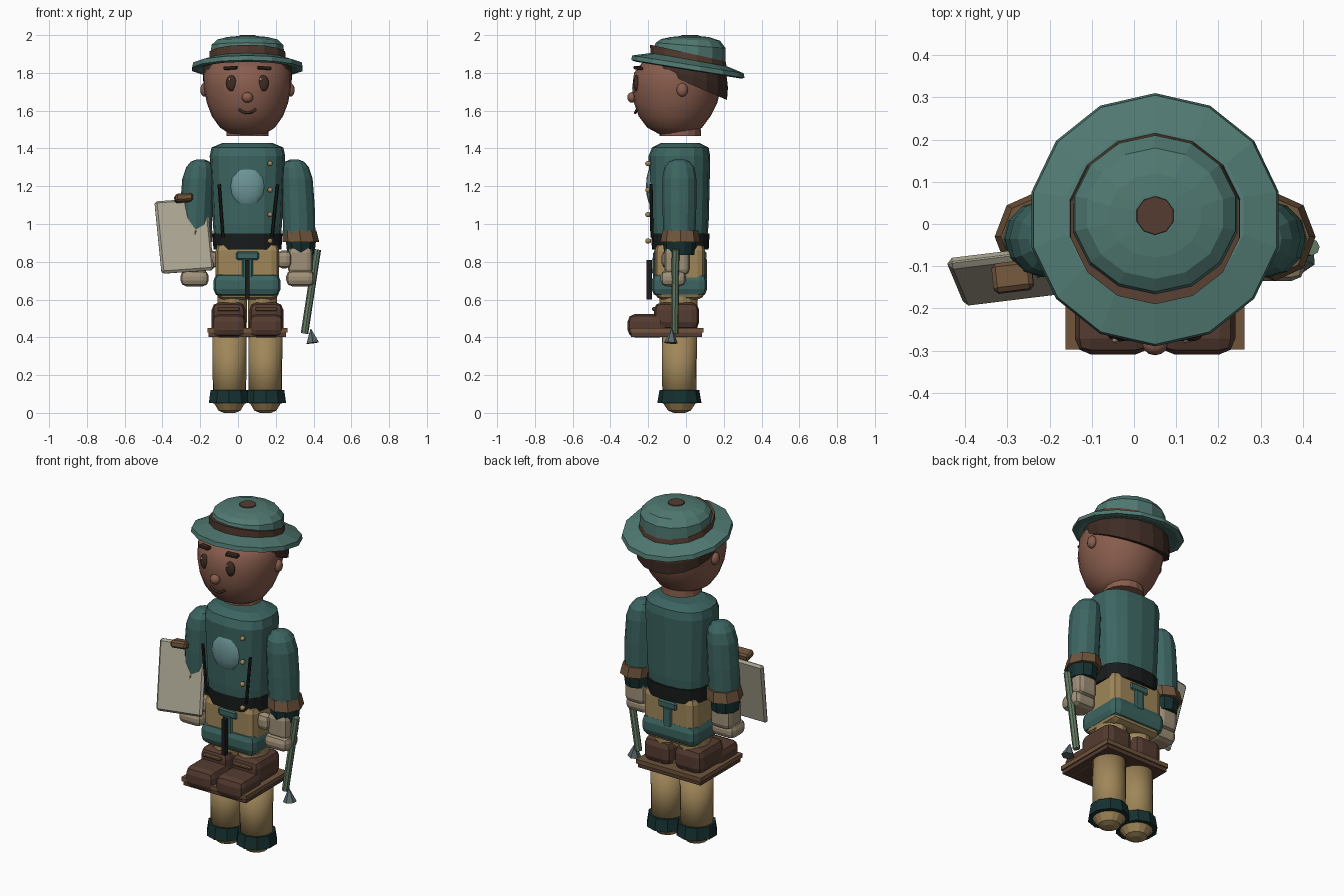
import bpy, bmesh
from math import cos, sin, pi, radians
from mathutils import Vector

CX = 0.05  # body centre line


def mat(name, r, g, b):
    m = bpy.data.materials.new(name)
    m.diffuse_color = (r, g, b, 1)
    return m


TEAL = mat("teal", .045, .13, .12)
DARK = mat("dark_teal", .008, .03, .03)
HAT = mat("hat_green", .08, .19, .165)
PALE = mat("pale_blue", .15, .3, .31)
SKIN = mat("skin", .25, .11, .075)
BROWN = mat("brown", .09, .045, .03)
HAIR = mat("hair", .05, .025, .018)
WOOD = mat("wood", .16, .09, .045)
TAN = mat("tan", .35, .24, .1)
GLOVE = mat("glove", .35, .28, .19)
BLACK = mat("black", .01, .012, .012)
BOARD = mat("board", .42, .39, .3)
ROD = mat("rod", .13, .2, .13)
STEEL = mat("steel", .1, .14, .14)


def finish(name, bm, m, smooth=False):
    bmesh.ops.recalc_face_normals(bm, faces=bm.faces)
    me = bpy.data.meshes.new(name)
    bm.to_mesh(me)
    bm.free()
    me.materials.append(m)
    o = bpy.data.objects.new(name, me)
    bpy.context.collection.objects.link(o)
    if smooth:
        for p in me.polygons:
            p.use_smooth = True
    return o


def loft(name, m, rings, n=14, e=2.0, smooth=False):
    """rings: (z, cx, cy, rx, ry, slope in y); e is the superellipse exponent"""
    bm = bmesh.new()
    loops = []
    for z, cx, cy, rx, ry, s in rings:
        vs = []
        for i in range(n):
            a = 2 * pi * i / n + pi / 2
            c, d = cos(a), sin(a)
            x = abs(c) ** (2 / e) * (1 if c > 0 else -1) * rx
            y = abs(d) ** (2 / e) * (1 if d > 0 else -1) * ry
            vs.append(bm.verts.new((cx + x, cy + y, z + s * y)))
        loops.append(vs)
    for a, b in zip(loops, loops[1:]):
        for i in range(n):
            bm.faces.new((a[i], a[(i + 1) % n], b[(i + 1) % n], b[i]))
    bm.faces.new(loops[0])
    bm.faces.new(loops[-1])
    return finish(name, bm, m, smooth)


def box(name, m, lo, hi, bev=0.0, seg=2, rot=(0, 0, 0)):
    lo, hi = Vector(lo), Vector(hi)
    bm = bmesh.new()
    bmesh.ops.create_cube(bm, size=1)
    bmesh.ops.scale(bm, vec=hi - lo, verts=bm.verts)
    if bev:
        bmesh.ops.bevel(bm, geom=bm.edges[:], offset=bev, segments=seg, profile=.5, affect='EDGES')
    o = finish(name, bm, m)
    o.location = (lo + hi) / 2
    o.rotation_euler = [radians(a) for a in rot]
    return o


def ball(name, m, c, r):
    bm = bmesh.new()
    bmesh.ops.create_uvsphere(bm, u_segments=12, v_segments=8, radius=1)
    bmesh.ops.scale(bm, vec=r, verts=bm.verts)
    o = finish(name, bm, m, True)
    o.location = c
    return o


def rod(name, m, a, b, r1, r2=None, n=8):
    a, b = Vector(a), Vector(b)
    bm = bmesh.new()
    bmesh.ops.create_cone(bm, cap_ends=True, segments=n, radius1=r1,
                          radius2=r1 if r2 is None else r2, depth=(b - a).length)
    o = finish(name, bm, m)
    o.location = (a + b) / 2
    o.rotation_mode = 'QUATERNION'
    o.rotation_quaternion = (b - a).to_track_quat('Z', 'Y')
    return o


# head and neck
loft("neck", SKIN, [(1.465, CX, -.03, .112, .11, 0), (1.56, CX, -.03, .105, .105, 0)], 16)
loft("head", SKIN, [(1.475, CX, -.06, .09, .08, 0), (1.51, CX, -.06, .145, .145, 0),
                    (1.57, CX, -.06, .188, .19, 0), (1.64, CX, -.055, .215, .22, 0),
                    (1.72, CX, -.05, .23, .235, 0), (1.80, CX, -.04, .23, .235, 0),
                    (1.87, CX, -.02, .2, .2, 0)], 24, smooth=True)
loft("hair", HAIR, [(1.75, CX, 0, .235, .217, -.43), (1.79, CX, 0, .24, .222, -.3),
                    (1.85, CX, 0, .23, .21, -.12)], 18)

# hat
loft("hat_brim", HAT, [(1.835, CX, .01, .2, .2, -.16), (1.815, CX, .01, .27, .275, -.16),
                       (1.82, CX, .01, .3, .3, -.16), (1.845, CX, .01, .295, .295, -.16),
                       (1.87, CX, .02, .215, .2, -.18)])
loft("hat_band", BROWN, [(1.86, CX, .015, .207, .203, -.2), (1.905, CX, .01, .205, .2, -.22)])
loft("hat_crown", HAT, [(1.89, CX, .02, .2, .19, -.22), (1.945, CX, .025, .195, .185, -.08),
                        (1.975, CX, .025, .165, .155, -.03), (1.99, CX, .02, .11, .1, 0),
                        (1.995, CX, .02, .05, .05, 0)])
loft("hat_button", BROWN, [(1.97, CX, .02, .05, .05, 0), (2.0, CX, .02, .045, .045, 0)], 10)

# face
for s in (-1, 1):
    ball("eye", HAIR, (CX + s * .083, -.262, 1.745), (.03, .016, .043))
    ball("eye_glint", GLOVE, (CX + s * .083 - .012, -.275, 1.765), (.007, .006, .008))
    box("eyebrow", HAIR, (CX + s * .09 - .036, -.27, 1.817), (CX + s * .09 + .036, -.235, 1.835),
        .005, 1, (0, s * 4, s * 15))
    ball("ear", SKIN, (CX + s * .228, -.02, 1.71), (.022, .03, .036))
ball("nose", SKIN, (CX, -.285, 1.67), (.03, .026, .028))
mouth = [(-.045, -.26, 1.607), (-.022, -.266, 1.592), (0, -.268, 1.588),
         (.022, -.266, 1.592), (.045, -.26, 1.607)]
for p, q in zip(mouth, mouth[1:]):
    rod("mouth", BROWN, Vector(p) + Vector((CX, 0, 0)), Vector(q) + Vector((CX, 0, 0)), .007, n=6)

# torso and belt
loft("torso", TEAL, [(.9, CX, -.035, .175, .145, 0), (1.0, CX, -.035, .183, .155, 0),
                     (1.2, CX, -.035, .192, .16, 0), (1.36, CX, -.035, .2, .163, 0),
                     (1.405, CX, -.03, .19, .15, 0), (1.43, CX, -.03, .13, .1, 0)], 16, 2.6)
loft("belt", BLACK, [(.865, CX, -.03, .18, .15, 0), (.95, CX, -.03, .185, .155, 0)], 16, 2.6)
ball("chest_patch", PALE, (CX, -.168, 1.2), (.1, .044, .118))
for z in (1.32, 1.18, 1.05, .91):
    ball("button", TAN, (.17, -.2, z), (.014, .016, .014))
rod("strap_left", BLACK, (-.1, -.185, 1.21), (-.08, -.18, .93), .009, n=6)
rod("strap_right", BLACK, (.21, -.185, 1.21), (.18, -.18, .93), .009, n=6)

# hips
box("hips", TAN, (-.118, -.165, .6), (.218, .1, .9), .04)
box("trunks", TEAL, (-.13, -.182, .615), (.225, .112, .74), .04)
for y in (-.165, .1):
    box("trunks_panel", TEAL, (.02, y - .01, .7), (.08, y + .01, .82), .008, 1)
    box("trunks_top", TEAL, (-.01, y - .009, .81), (.11, y + .009, .855), .008, 1)
box("front_strap", BLACK, (.038, -.208, .6), (.062, -.18, .81))

# mirrored limbs
for s in (-1, 1):
    def X(d):
        return CX + s * d

    def mbox(name, m, lo, hi, bev, seg=2):
        a, b = sorted((X(lo[0]), X(hi[0])))
        return box(name, m, (a, *lo[1:]), (b, *hi[1:]), bev, seg)

    # arm
    loft("sleeve", TEAL, [(.94, X(.275), -.035, .085, .085, 0), (1.1, X(.27), -.035, .086, .09, 0),
                          (1.24, X(.262), -.035, .083, .09, 0), (1.3, X(.255), -.035, .07, .08, 0),
                          (1.33, X(.25), -.035, .05, .055, 0), (1.342, X(.248), -.035, .02, .025, 0)], 12)
    loft("sleeve_cuff", WOOD, [(.905, X(.283), -.03, .097, .105, 0), (.965, X(.275), -.03, .09, .095, 0)], 8)
    loft("glove_cuff", DARK, [(.835, X(.283), -.035, .075, .078, 0), (.92, X(.283), -.035, .085, .09, 0)], 10)
    mbox("palm", GLOVE, (.215, -.115, .73), (.345, .02, .88), .03)
    mbox("fingers", GLOVE, (.205, -.135, .67), (.355, .0, .755), .032)
    mbox("thumb", GLOVE, (.155, -.13, .765), (.235, -.06, .86), .03)
    # upper leg and boot
    loft("upper_leg", TAN, [(.45, X(.08), -.04, .078, .1, 0), (.65, X(.08), -.04, .08, .1, 0)], 14)
    mbox("boot_shaft", BROWN, (.01, -.17, .44), (.19, .07, .585), .04)
    mbox("boot_toe", BROWN, (.008, -.309, .4), (.19, -.1, .523), .038)
    mbox("boot_lace", WOOD, (.04, -.18, .54), (.16, -.155, .56), .006, 1)
    # lower leg peg
    loft("lower_leg", TAN, [(.05, X(.095), -.035, .088, .09, 0), (.42, X(.095), -.035, .09, .093, 0)],
         20, smooth=True)
    loft("leg_cuff", DARK, [(.052, X(.097), -.035, .113, .117, 0), (.122, X(.097), -.035, .103, .105, 0)], 10)
    loft("foot_dome", TAN, [(.0, X(.095), -.035, .03, .03, 0), (.012, X(.095), -.035, .06, .06, 0),
                            (.05, X(.095), -.035, .083, .085, 0)], 14)

# plate under the boots
box("plate_top", WOOD, (-.162, -.297, .425), (.262, .092, .45))
box("plate_base", BROWN, (-.155, -.29, .402), (.255, .085, .425))

# clipboard
board = box("clipboard", BOARD, (-.425, -.135, .74), (-.145, -.107, 1.135), .012, 1, (-14, -4, 7))
clip = box("clipboard_clip", WOOD, (-.335, -.16, 1.117), (-.24, -.09, 1.158), .01, 1, (-10, -3, 7))

# hand tool
rod("tool_shaft", ROD, (.352, -.06, .42), (.42, -.055, .865), .02)
rod("tool_tip", STEEL, (.395, -.08, .37), (.385, -.075, .445), .037, .002, 6)
